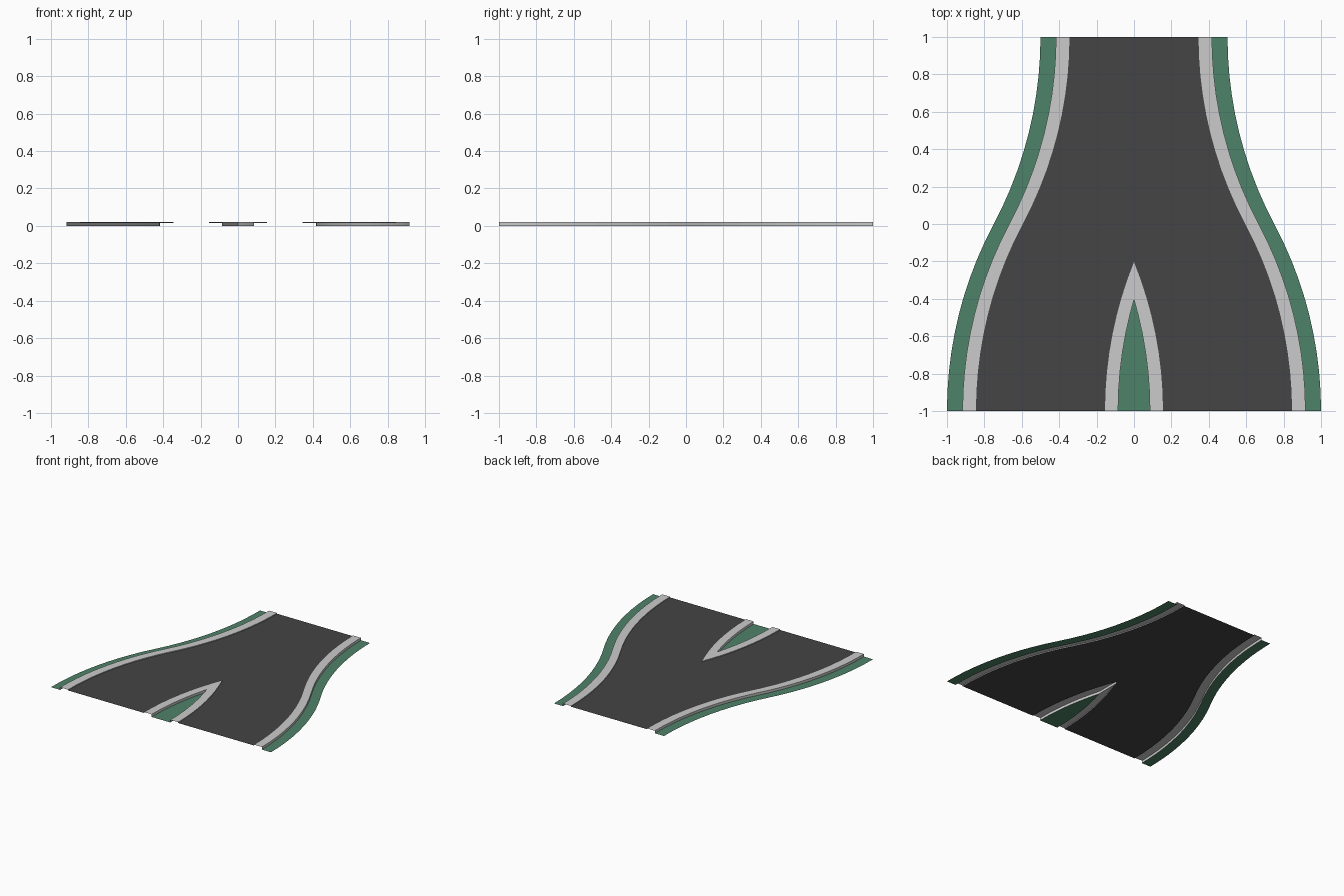
import bpy, bmesh, math

if "Cube" in bpy.data.objects:
    bpy.data.objects.remove(bpy.data.objects["Cube"])

R = 2.125            # radius of the two arcs forming each S-shaped edge
ROAD_Z, TOP_Z = 0.0145, 0.021
STEPS = 10           # segments per arc


def shift(y):
    """Inward shift of every edge at position y."""
    if y > 0:
        return 0.5 - shift(-y)
    return R - math.sqrt(R * R - (y + 1) ** 2)


def apex(x):
    """Position y where an edge starting at x meets the centre line."""
    return -1 + math.sqrt(R * R - (R - x) ** 2)


def material(name, color):
    m = bpy.data.materials.new(name)
    m.diffuse_color = (*color, 1)
    m.use_nodes = True
    m.node_tree.nodes["Principled BSDF"].inputs["Base Color"].default_value = m.diffuse_color
    return m


A = math.asin(1 / R)
arc = [-1 + R * math.sin(A * i / STEPS) for i in range(STEPS + 1)]
ROWS = sorted(set(arc + [-y for y in arc] + [apex(0.085), apex(0.155)]))


def strip(name, profile, mat=None, end=1.0):
    """Sweep an (x, z) profile along the S curve and mirror it."""
    bm = bmesh.new()
    rows = [[bm.verts.new((max(0, x - shift(y)) if x else 0, y, z)) for x, z in profile]
            for y in ROWS if y <= end + 1e-6]
    for a, b in zip(rows, rows[1:]):
        for j in range(len(profile) - 1):
            bm.faces.new((a[j], a[j + 1], b[j + 1], b[j]))
    bmesh.ops.remove_doubles(bm, verts=bm.verts, dist=1e-5)
    me = bpy.data.meshes.new(name)
    bm.to_mesh(me)
    bm.free()
    ob = bpy.data.objects.new(name, me)
    bpy.context.collection.objects.link(ob)
    if mat:
        me.materials.append(mat)
    mod = ob.modifiers.new("mirror", 'MIRROR')
    mod.merge_threshold = 1e-4
    return ob


asphalt = material("asphalt", (0.058, 0.058, 0.058))
grass = material("grass", (0.076, 0.223, 0.138))

# Forked road surface
strip("road", [(0.155, ROAD_Z), (0.845, ROAD_Z)], asphalt)

# Outer pavements with kerb walls
strip("outer_pavement", [(0.845, ROAD_Z), (0.845, TOP_Z), (0.917, TOP_Z), (0.917, 0)])

# Outer grass verges
strip("outer_verge", [(0.917, 0), (1.0, 0)], grass)

# Median pavement around the pointed island
strip("median_pavement", [(0.085, 0), (0.085, TOP_Z), (0.155, TOP_Z), (0.155, ROAD_Z)],
      end=apex(0.155))

# Median grass
strip("median_grass", [(0, 0), (0.085, 0)], grass, end=apex(0.085))
